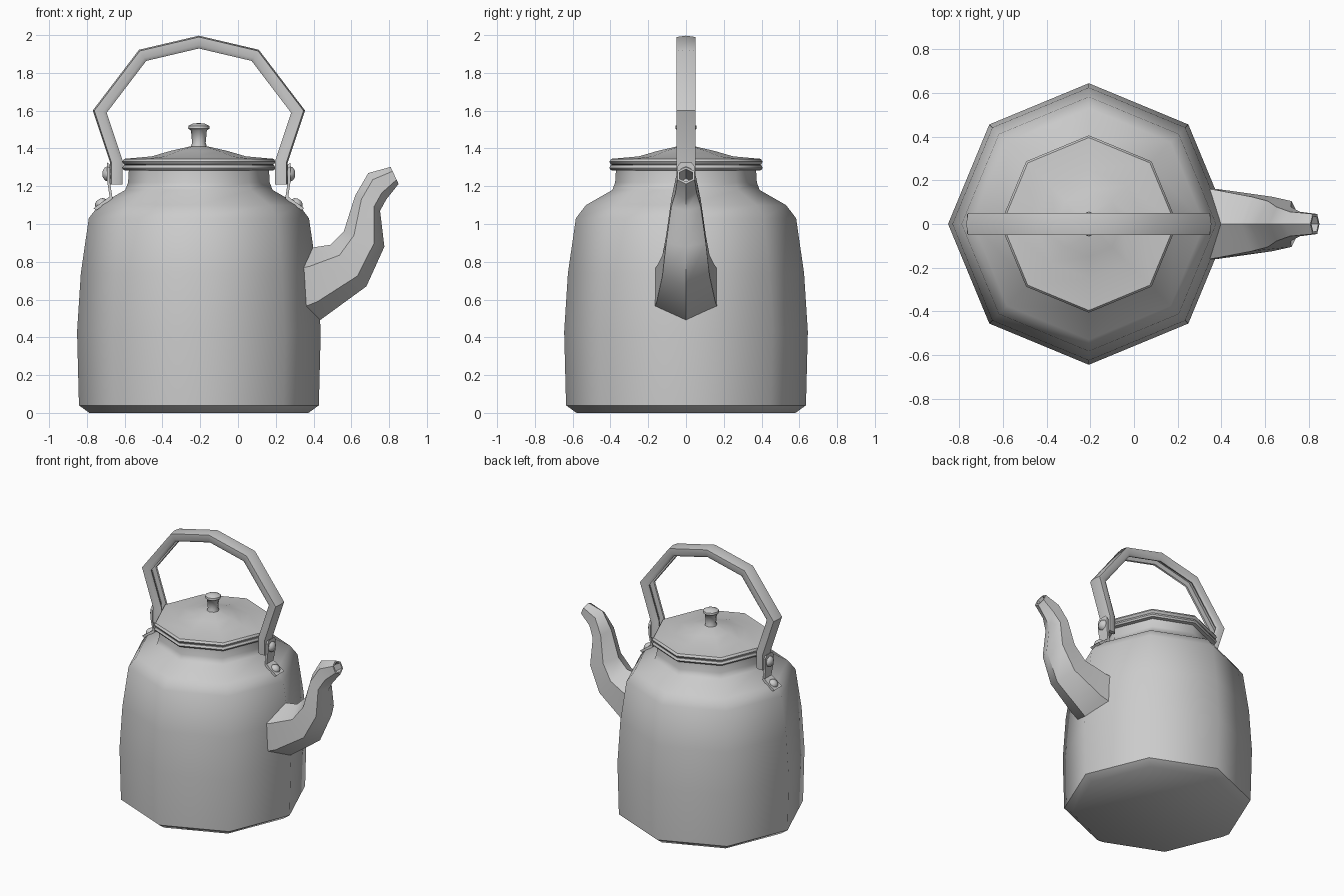
import bpy
import bmesh
from math import cos, sin, tau, radians
from mathutils import Vector

cube = bpy.data.objects.get("Cube")
if cube:
    bpy.data.objects.remove(cube)

CX = -0.207  # centre line of the pot

metal = bpy.data.materials.new("grey metal")
metal.use_nodes = True
metal.diffuse_color = (0.6, 0.6, 0.6, 1)
metal.node_tree.nodes["Principled BSDF"].inputs["Base Color"].default_value = (0.6, 0.6, 0.6, 1)


def loft(name, rings, closed=True, cap_start=True, cap_end=True, angle=50):
    """Skin a list of vertex rings into one object."""
    bm = bmesh.new()
    loops = [[bm.verts.new(p) for p in ring] for ring in rings]
    n = len(loops[0])
    for a, b in zip(loops, loops[1:]):
        for i in range(n):
            j = (i + 1) % n
            bm.faces.new((a[i], a[j], b[j], b[i]))
    if cap_start:
        bm.faces.new(loops[0][::-1])
    if cap_end:
        bm.faces.new(loops[-1])
    bmesh.ops.recalc_face_normals(bm, faces=bm.faces)
    mesh = bpy.data.meshes.new(name)
    bm.to_mesh(mesh)
    bm.free()
    obj = bpy.data.objects.new(name, mesh)
    bpy.context.collection.objects.link(obj)
    mesh.materials.append(metal)
    bpy.ops.object.select_all(action='DESELECT')
    obj.select_set(True)
    bpy.context.view_layer.objects.active = obj
    bpy.ops.object.shade_smooth_by_angle(angle=radians(angle))
    return obj


def turned(name, profile, origin=(CX, 0, 0), axis=(0, 0, 1), sides=8, angle=50):
    """Turn a (radius, height) profile around an axis."""
    turn = Vector((0, 0, 1)).rotation_difference(Vector(axis))
    rings = [[Vector(origin) + turn @ Vector((r * cos(tau * i / sides), r * sin(tau * i / sides), h))
              for i in range(sides)] for r, h in profile]
    return loft(name, rings, angle=angle)


# Pot body with its neck
turned("body", [(0.58, 0), (0.635, 0.04), (0.645, 0.43), (0.625, 0.74), (0.583, 1.03),
                (0.53, 1.1), (0.39, 1.18), (0.375, 1.22), (0.37, 1.3)])

# Rim and lid
turned("neck_rim", [(0.37, 1.282), (0.398, 1.285), (0.406, 1.297), (0.398, 1.312), (0.38, 1.315)])
turned("lid", [(0.38, 1.31), (0.398, 1.315), (0.406, 1.33), (0.396, 1.345), (0.25, 1.358),
               (0.15, 1.387), (0.05, 1.41), (0.005, 1.414)])
turned("lid_knob", [(0.045, 1.4), (0.036, 1.43), (0.042, 1.495), (0.057, 1.505),
                    (0.055, 1.52), (0.03, 1.532), (0.004, 1.534)])

# Spout: each station has its lower point, upper point and half width
stations = [((0.32, 0.44), (0.28, 0.86), 0.17),
            ((0.44, 0.495), (0.36, 0.87), 0.155),
            ((0.68, 0.67), (0.49, 0.89), 0.125),
            ((0.775, 0.88), (0.56, 0.96), 0.105),
            ((0.752, 1.07), (0.62, 1.15), 0.078),
            ((0.785, 1.13), (0.69, 1.27), 0.056),
            ((0.85, 1.212), (0.808, 1.302), 0.046)]


def spout_ring(low, high, half, scale=1.0):
    low, high = Vector((low[0], 0, low[1])), Vector((high[0], 0, high[1]))
    mid, arm = (low + high) / 2, (low - high) / 2 * scale
    return [mid + arm * cos(tau * i / 6) + Vector((0, half * scale * sin(tau * i / 6) / sin(tau / 6), 0))
            for i in range(6)]


rings = [spout_ring(*s) for s in stations]
rings += [spout_ring(*stations[-1], 0.75), spout_ring(*stations[-2], 0.6)]
loft("spout", rings)

# Carrying handle: a grooved strip swept along a faceted arch
half_path = [(0.437, 1.21), (0.437, 1.33), (0.525, 1.595), (0.298, 1.893)]
path = [Vector((x, 0, z)) for x, z in half_path] + [Vector((0, 0, 1.963))]
path += [Vector((-p.x, 0, p.z)) for p in path[-2::-1]]
section = [(-0.05, 0.026), (0, 0.033), (0.05, 0.026), (0.05, -0.015), (0.036, -0.033),
           (0.025, -0.03), (0.022, 0.005), (-0.022, 0.005), (-0.025, -0.03), (-0.036, -0.033), (-0.05, -0.015)]
rings = []
for i, p in enumerate(path):
    before = (p - path[max(i - 1, 0)]).normalized()
    after = (path[min(i + 1, len(path) - 1)] - p).normalized()
    along = (before + after).normalized()
    out = Vector((along.z, 0, -along.x))
    stretch = 1 / max(along.dot(after), along.dot(before))
    rings.append([p + Vector((CX, y, 0)) + out * d * stretch for y, d in section])
loft("handle", rings, angle=40)

# Brackets, bolts and rivets on both sides
for side, label in ((1, "left"), (-1, "right")):
    def at(x, y, z):
        return Vector((CX + side * x, y, z))

    strip = [(0.478, 1.32, 0.03), (0.478, 1.3, 0.046), (0.478, 1.225, 0.046), (0.465, 1.14, 0.04),
             (0.485, 1.125, 0.045), (0.55, 1.078, 0.045)]
    rings = [[at(x - 0.008, -w, z - 0.005), at(x + 0.008, -w, z + 0.005),
              at(x + 0.008, w, z + 0.005), at(x - 0.008, w, z - 0.005)] for x, z, w in strip]
    loft(label + "_bracket", rings, angle=30)
    turned(label + "_bolt", [(0.025, -0.06), (0.025, 0), (0.04, 0), (0.034, 0.014), (0.015, 0.026)],
           at(0.484, 0, 1.265), (side, 0, 0))
    turned(label + "_rivet", [(0.034, -0.01), (0.034, 0.005), (0.026, 0.018), (0.01, 0.025)],
           at(0.518, 0, 1.108), (side * 0.55, 0, 0.83))
